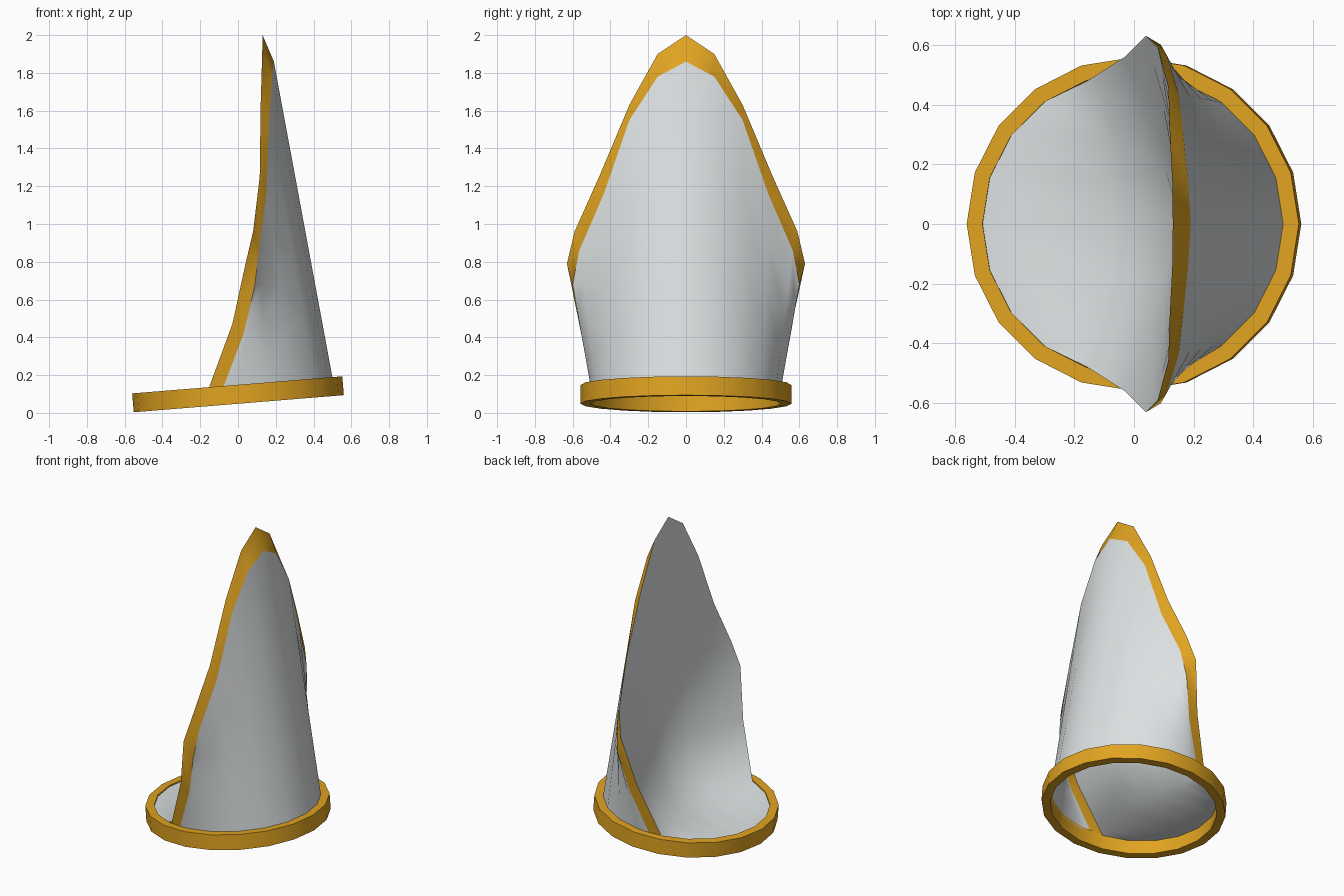
import bpy, bmesh, math
from mathutils import Matrix, Vector

if "Cube" in bpy.data.objects:
    bpy.data.objects.remove(bpy.data.objects["Cube"])

TILT = math.radians(4.65)
SLOPE = math.tan(TILT)


def material(name, rgb):
    m = bpy.data.materials.new(name)
    m.diffuse_color = (*rgb, 1)
    m.use_nodes = True
    m.node_tree.nodes["Principled BSDF"].inputs["Base Color"].default_value = m.diffuse_color
    return m


grey = material("pale_grey", (0.72, 0.75, 0.76))
gold = material("gold", (0.75, 0.37, 0.015))


def grid_object(name, rows, mat, closed=False, angle=60):
    """Skin a list of equally long point rows with quads."""
    bm = bmesh.new()
    vs = [[bm.verts.new(p) for p in row] for row in rows]
    n = len(rows)
    for i in range(n if closed else n - 1):
        a, b = vs[i], vs[(i + 1) % n]
        for j in range(len(a) - 1):
            bm.faces.new((a[j], a[j + 1], b[j + 1], b[j]))
    bmesh.ops.remove_doubles(bm, verts=bm.verts, dist=0.0005)
    bmesh.ops.recalc_face_normals(bm, faces=bm.faces)
    me = bpy.data.meshes.new(name)
    bm.to_mesh(me)
    bm.free()
    ob = bpy.data.objects.new(name, me)
    bpy.context.collection.objects.link(ob)
    me.materials.append(mat)
    bpy.ops.object.select_all(action='DESELECT')
    ob.select_set(True)
    bpy.context.view_layer.objects.active = ob
    bpy.ops.object.shade_smooth_by_angle(angle=math.radians(angle))
    return ob


# Tilted base ring, 20 sides
tilt = Matrix.Translation((0, 0, 0.0985)) @ Matrix.Rotation(-TILT, 4, 'Y')
section = [(0.505, -0.05), (0.558, -0.05), (0.558, 0.05), (0.505, 0.05), (0.505, -0.05)]
ring = []
for k in range(20):
    t = math.tau * k / 20
    ring.append([(r * math.cos(t), r * math.sin(t), z) for r, z in section])
ob = grid_object("base_ring", ring, gold, closed=True, angle=30)
ob.data.transform(tilt)

# Edges of the trim band, from the ring to the tip (x, y, z)
front_edge = [(-0.155, 0.480, 0.13), (-0.03, 0.56, 0.47), (0.04, 0.63, 0.79),
              (0.08, 0.59, 0.96), (0.115, 0.46, 1.25), (0.12, 0.30, 1.63),
              (0.128, 0.15, 1.90), (0.13, 0, 2.0)]
back_edge = [(-0.08, 0.498, 0.13), (0.03, 0.555, 0.42), (0.09, 0.60, 0.68),
             (0.11, 0.565, 0.86), (0.15, 0.435, 1.16), (0.165, 0.30, 1.55),
             (0.18, 0.15, 1.78), (0.19, 0, 1.86)]


def both_sides(edge):
    return edge + [(x, -y, z) for x, y, z in reversed(edge[:-1])]


# Gold trim band along the opening
grid_object("edge_trim", [both_sides(front_edge), both_sides(back_edge)], gold)

# Outer shell: straight lines from the ring up to the trim edge
angles = [99, 95, 90, 72, 54, 36, 18, 0]
base = []
for deg in angles:
    t = math.radians(deg)
    base.append((0.503 * math.cos(t), 0.503 * math.sin(t), 0.13 + SLOPE * 0.503 * math.cos(t)))
base[0] = back_edge[0]
low, high = both_sides(base), both_sides(back_edge)
rows = [[Vector(a).lerp(Vector(b), f) for a, b in zip(low, high)]
        for f in (0, 0.25, 0.5, 0.75, 1)]
grid_object("outer_shell", rows, grey)

# Hollow inner face: floor inside the ring sweeping up into the wall
arc = [math.radians(108 + 18 * j) for j in range(9)]
cols = [math.sin(t) / math.sin(arc[0]) for t in arc]
depth = [0.10, 0.17, 0.12, 0.07, 0.03, 0.015, 0.005, 0]
floor = [(0.507 * math.cos(t), 0.507 * math.sin(t), 0.14 + SLOPE * 0.507 * math.cos(t))
         for t in arc]
floor[0], floor[-1] = front_edge[0], (-0.155, -0.480, 0.13)
rows = [floor]
for (x, y, z), d in zip(front_edge, depth):
    rows.append([(x + d * (1 - abs(s) ** 1.4), y * s, z) for s in cols])
grid_object("inner_hollow", rows, grey, angle=80)
